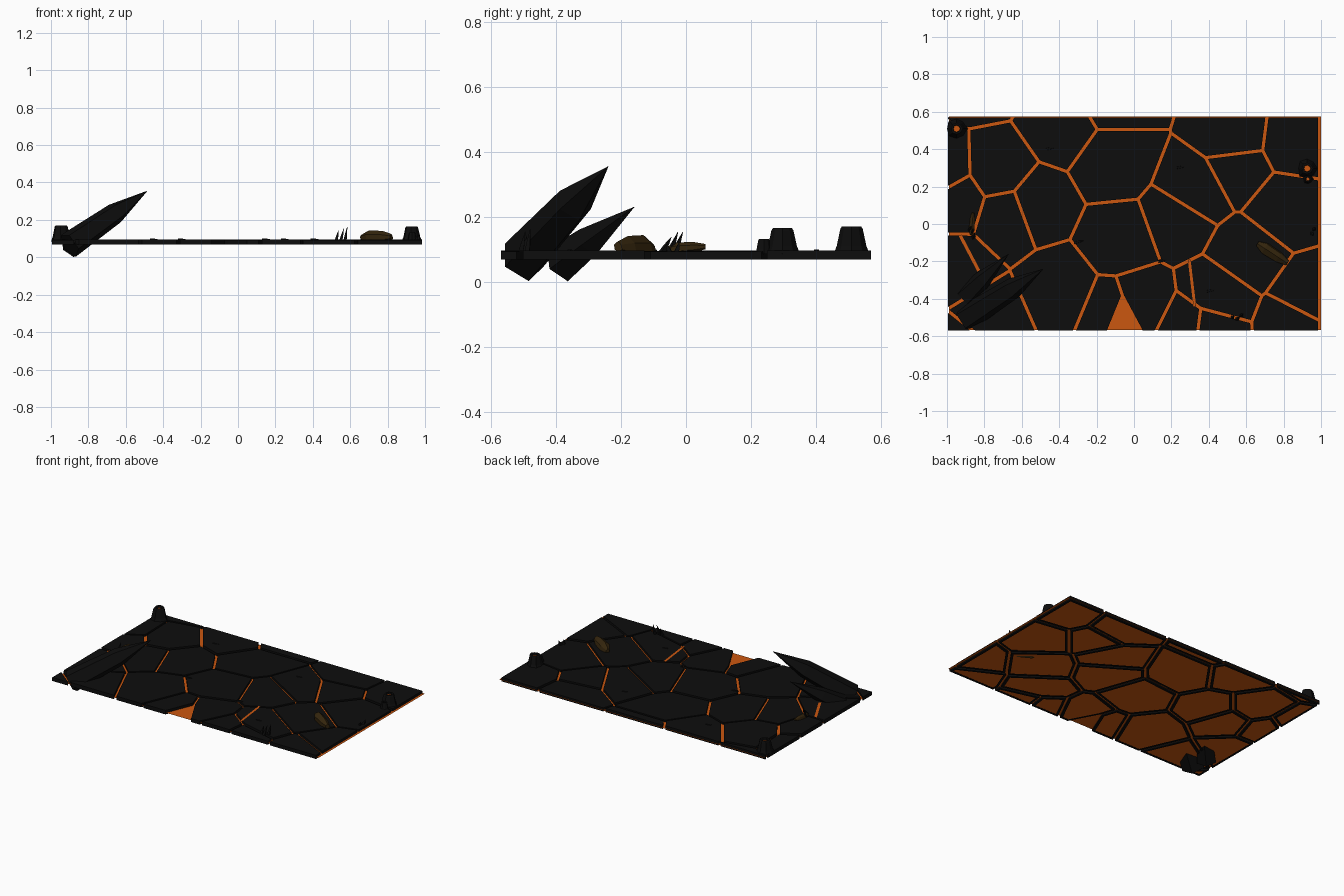
import bpy, bmesh, math
from mathutils import Vector

if "Cube" in bpy.data.objects:
    bpy.data.objects.remove(bpy.data.objects["Cube"])

def material(name, rgb):
    m = bpy.data.materials.new(name)
    m.diffuse_color = (*rgb, 1)
    m.use_nodes = True
    m.node_tree.nodes["Principled BSDF"].inputs["Base Color"].default_value = m.diffuse_color
    return m

ROCK = material("black rock", (0.004, 0.004, 0.004))
LAVA = material("glowing lava", (0.6, 0.095, 0.005))
BROWN = material("charred brown", (0.035, 0.019, 0.004))
Z_LOW, Z_LAVA, Z_TOP = 0.069, 0.079, 0.093

def finish(bm, name, *mats):
    me = bpy.data.meshes.new(name)
    bm.to_mesh(me)
    bm.free()
    for m in mats:
        me.materials.append(m)
    ob = bpy.data.objects.new(name, me)
    bpy.context.collection.objects.link(ob)
    return ob

def sheet(name, pts, z, mat):
    bm = bmesh.new()
    bm.faces.new([bm.verts.new((x, y, z)) for x, y in pts])
    return finish(bm, name, mat)

# Lava sheet under the crust
sheet("lava_sheet", [(-0.99, -0.566), (1, -0.566), (1, 0.575), (-0.99, 0.575)], Z_LAVA, LAVA)

# Crust: cracked into Voronoi cells grown around these centres (hundredths of a unit)
centres = [(-12.3, 33.7), (-12.3, 67.4), (-38, 51.9), (-52.4, 10.7), (-8, -9.6), (-72.7, 27.8),
           (-102.7, 27), (-82.4, 78), (-94.7, 12.8), (-68.4, 4.8), (-95.2, -23.5), (-78, -51.3),
           (-90, -66.3), (-39, -34.2), (-10.7, -46), (2.1, -41.7), (24.6, 2.1), (43.9, -36.4),
           (38.5, -56.7), (30, -55.6), (33.2, 16), (55, 46.5), (57.2, 28.9), (84, 42.8),
           (79.1, 10.7), (58.3, -16), (94, -41.2), (87.7, -53.5), (-8, -47.1)]
seeds = [Vector((x / 100, y / 100, 0)) for x, y in centres]
GAP = 0.0085

def cell(seed):
    """Slab outline clipped by the bisector towards every other centre."""
    bm = bmesh.new()
    bm.faces.new([bm.verts.new((x, y, 0)) for x, y in
                  [(-0.995, -0.57), (0.984, -0.57), (0.984, 0.57), (-0.995, 0.57)]])
    for other in seeds:
        if other is seed:
            continue
        n = (other - seed).normalized()
        bmesh.ops.bisect_plane(bm, geom=bm.verts[:] + bm.edges[:] + bm.faces[:], dist=1e-5,
                               plane_co=(seed + other) / 2 - n * GAP, plane_no=n, clear_outer=True)
        if not bm.faces:
            break
    bm.faces.ensure_lookup_table()
    pts = []
    if bm.faces and bm.faces[0].calc_area() > 0.001:
        f = bm.faces[0]
        pts = [v.co.copy() for v in f.verts]
        if f.normal.z < 0:
            pts.reverse()
    bm.free()
    return pts

# The last centre is a missing plate: open lava
for i, s in enumerate(seeds[:-1]):
    pts = cell(s)
    if not pts:
        continue
    bm = bmesh.new()
    top_z = Z_TOP + 0.003 * (i % 3) / 2
    low = [bm.verts.new((p.x, p.y, Z_LOW)) for p in pts]
    top = [bm.verts.new((p.x, p.y, top_z)) for p in pts]
    bm.faces.new(top)
    bottom = bm.faces.new(low[::-1])
    for a in range(len(pts)):
        b = (a + 1) % len(pts)
        bm.faces.new((low[a], low[b], top[b], top[a]))
    bm.normal_update()
    # hollow underside with a narrow rim
    bmesh.ops.inset_individual(bm, faces=[bottom], thickness=0.016, use_even_offset=True)
    bmesh.ops.delete(bm, geom=[bottom], context='FACES')
    finish(bm, f"crust_plate_{i + 1}", ROCK)

# Two narrow cracks that split plates
def crack(name, a, b, w):
    a, b = Vector(a), Vector(b)
    n = (b - a).orthogonal().normalized() * w / 2
    sheet(name, [a - n, b - n, b + n, a + n] if (b - a).cross(n) > 0 else [a + n, b + n, b - n, a - n],
          Z_TOP + 0.004, LAVA)

crack("split_right", (0.295, -0.19), (0.325, -0.44), 0.015)
crack("split_left", (-0.93, -0.06), (-0.83, -0.25), 0.017)

# Stack of rings along an axis, used for shards and vents
def rings(bm, start, axis, profile, sides, phase=-math.pi / 2, wobble=0.0):
    q = axis.to_track_quat('Z', 'Y')
    loops = []
    for t, r in profile:
        loop = []
        for k in range(sides):
            a = phase + 2 * math.pi * k / sides
            rr = r * (1 + wobble * math.sin(k * 2.4))
            loop.append(bm.verts.new(start + axis * t + q @ Vector((rr * math.cos(a), rr * math.sin(a), 0))))
        loops.append(loop)
    for l0, l1 in zip(loops, loops[1:]):
        for k in range(sides):
            j = (k + 1) % sides
            bm.faces.new((l0[k], l0[j], l1[j], l1[k]))
    return bm.faces.new(loops[0][::-1]), bm.faces.new(loops[-1])

def shard(name, base, tip, r, mid=0.62, mid_r=0.75, sides=5, mat=ROCK):
    bm = bmesh.new()
    base, tip = Vector(base), Vector(tip)
    rings(bm, base, tip - base, [(0, r), (mid, r * mid_r), (1, 0.0008)], sides)
    return finish(bm, name, mat)

# Great slanted shards in the front left corner
shard("great_shard", (-0.9, -0.505, 0.066), (-0.485, -0.24, 0.355), 0.074, 0.6, 0.8)
shard("second_shard", (-0.9, -0.385, 0.056), (-0.67, -0.16, 0.23), 0.062, 0.4, 0.8)

# Small upright spikes
for i, (x, y, h, dx, dy) in enumerate([(0.525, -0.5, 0.05, 0.012, 0.01), (0.55, -0.51, 0.062, 0.016, 0.015),
                                       (0.572, -0.49, 0.07, 0.012, 0.01), (-0.86, -0.075, 0.045, 0.01, 0.03),
                                       (-0.87, -0.05, 0.06, 0.01, 0.025), (-0.88, -0.035, 0.06, 0.01, 0.025),
                                       (0.96, -0.03, 0.03, 0.01, 0.01), (0.95, -0.05, 0.025, 0.01, -0.01)]):
    shard(f"spike_{i + 1}", (x, y, 0.088), (x + dx, y + dy, 0.093 + h), 0.011, 0.4, 0.75, 4)

# Vents with lava craters
def vent(name, x, y, r, height):
    bm = bmesh.new()
    h = height - 0.085
    _, crater = rings(bm, Vector((x, y, 0.085)), Vector((0, 0, h)),
                      [(0, r), (0.3, r * 0.82), (0.92, r * 0.62), (1, r * 0.54), (1, r * 0.36), (0.85, r * 0.32)],
                      8, wobble=0.08)
    crater.material_index = 1
    finish(bm, name, ROCK, LAVA)

vent("corner_vent", -0.948, 0.51, 0.056, 0.17)
vent("right_vent", 0.926, 0.297, 0.055, 0.165)
vent("small_vent", 0.93, 0.24, 0.028, 0.132)

# Charred brown boulder and a smaller brown splinter
def log(name, a, b, r, flat):
    bm = bmesh.new()
    a, b = Vector(a), Vector(b)
    rings(bm, a, b - a, [(0, r * 0.4), (0.25, r), (0.7, r * 0.9), (1, r * 0.45)], 6, wobble=0.15)
    for v in bm.verts:
        v.co.z = 0.1 + (v.co.z - 0.1) * flat
    finish(bm, name, BROWN)

log("brown_boulder", (0.66, -0.105, 0.105), (0.82, -0.21, 0.108), 0.036, 0.95)
log("brown_splinter", (-0.87, -0.06, 0.1), (-0.86, 0.06, 0.108), 0.017, 1)

# Flat chips lying on the crust
for i, (x, y) in enumerate([(0.41, -0.36), (0.25, 0.3), (-0.3, -0.1), (-0.45, 0.4), (0.15, -0.2)]):
    shard(f"chip_{i + 1}", (x - 0.02, y, 0.093), (x + 0.03, y + 0.01, 0.094), 0.008, 0.5, 0.9, 5)
